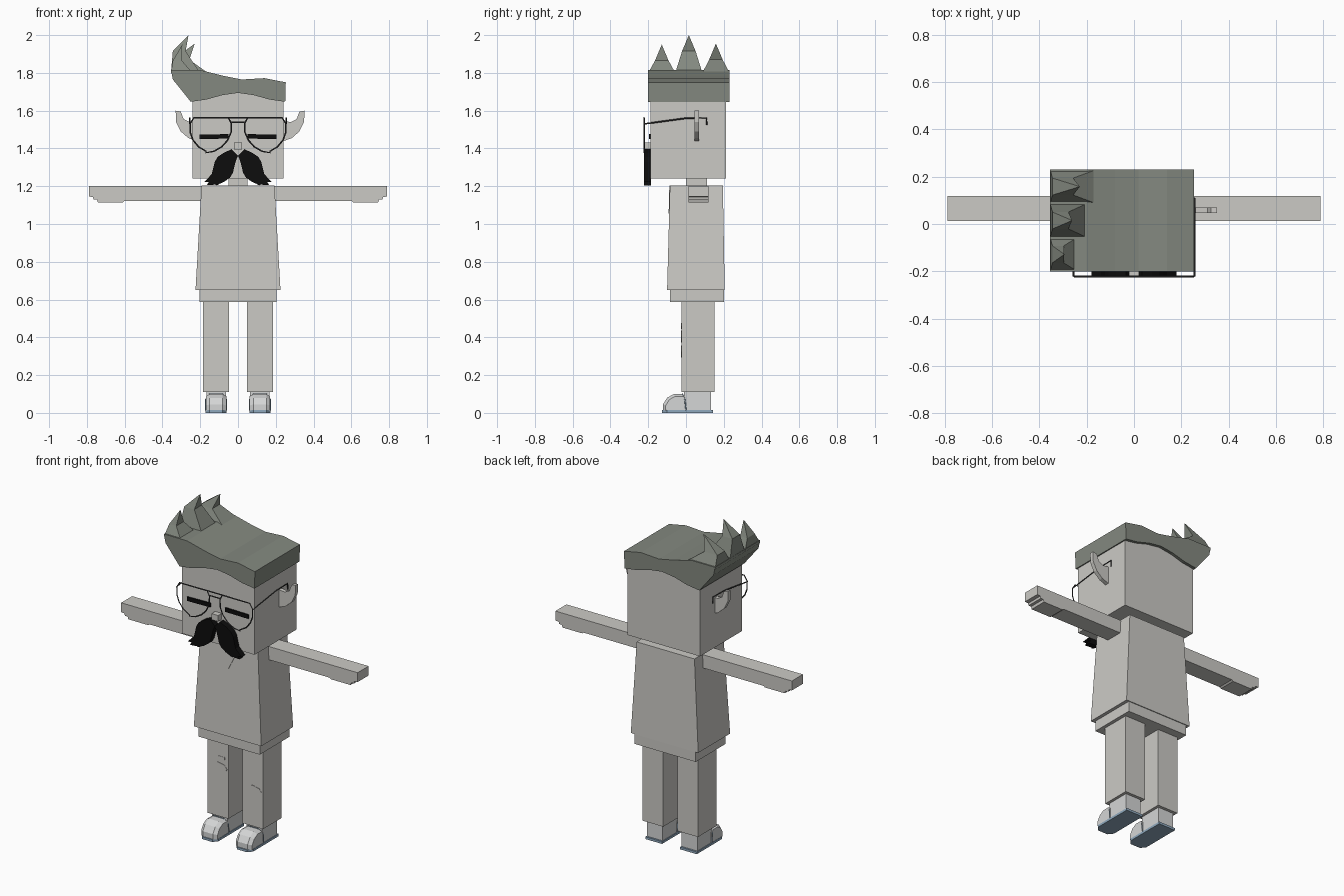
import bpy, bmesh
from math import cos, sin, pi


def material(name, red, green, blue):
    made = bpy.data.materials.new(name)
    made.use_nodes = True
    colour = (red, green, blue, 1)
    made.diffuse_color = colour
    made.node_tree.nodes["Principled BSDF"].inputs["Base Color"].default_value = colour
    return made


def loft(name, rings, mat):
    """Skin rings of equal length; a single-point last ring makes a tip."""
    bm = bmesh.new()
    rows = [[bm.verts.new(point) for point in ring] for ring in rings]
    for lower, upper in zip(rows, rows[1:]):
        for i, corner in enumerate(lower):
            previous = lower[i - 1]
            if len(upper) == 1:
                bm.faces.new((previous, corner, upper[0]))
            else:
                bm.faces.new((previous, corner, upper[i], upper[i - 1]))
    for cap in (rows[0], rows[-1]):
        if len(cap) > 1:
            bm.faces.new(cap)
    bmesh.ops.recalc_face_normals(bm, faces=bm.faces)
    mesh = bpy.data.meshes.new(name)
    bm.to_mesh(mesh)
    bm.free()
    mesh.materials.append(mat)
    part = bpy.data.objects.new(name, mesh)
    bpy.context.collection.objects.link(part)


def rect(left, right, front, back, height):
    return [(left, front, height), (right, front, height),
            (right, back, height), (left, back, height)]


def box(name, mat, half_width, front, back, bottom, top, centre=0):
    left, right = centre - half_width, centre + half_width
    loft(name, [rect(left, right, front, back, z) for z in (bottom, top)], mat)


def plate(name, mat, outline, front, back, side=1):
    """Extrude an x-z outline from front to back."""
    loft(name, [[(side * x, y, z) for x, z in outline] for y in (front, back)], mat)


def wire(name, mat, points, radius, closed=False):
    curve = bpy.data.curves.new(name, 'CURVE')
    curve.dimensions = '3D'
    curve.bevel_depth = radius
    curve.bevel_resolution = 0
    curve.use_fill_caps = True
    spline = curve.splines.new('POLY')
    spline.points.add(len(points) - 1)
    for target, point in zip(spline.points, points):
        target.co = (*point, 1)
    spline.use_cyclic_u = closed
    curve.materials.append(mat)
    bpy.context.collection.objects.link(bpy.data.objects.new(name, curve))


default_cube = bpy.data.objects.get("Cube")
if default_cube:
    bpy.data.objects.remove(default_cube, do_unlink=True)

GREY = material("light_grey", .6, .59, .56)
HAIR = material("hair_grey_green", .23, .25, .215)
BLACK = material("black", .004, .004, .004)
FRAME = material("frame_dark_grey", .05, .05, .05)
SHOE = material("shoe_white", .66, .67, .67)
BLUE = material("sole_blue", .28, .4, .52)

# Head, neck and nose
box("head", GREY, half_width=.242, front=-.187, back=.212, bottom=1.24, top=1.71)
box("neck", GREY, half_width=.05, front=0, back=.11, bottom=1.19, top=1.25)
box("nose", GREY, half_width=.022, front=-.222, back=-.18, bottom=1.395, top=1.432)

# Swept hair slab: arched fringe below, wavy crown above
steps = range(7)
fringe = [(-.25 + i / 12, 1.647 + .047 * sin(pi * i / 6) ** 2) for i in steps]
crown = [(.253, 1.75), (.14, 1.772), (.02, 1.765), (-.08, 1.785), (-.2, 1.815)]
sweep = [(-.355, 1.815), (-.345, 1.765)]
plate("hair", HAIR, fringe + crown + sweep, front=-.2, back=.23)

# Curling hair spikes along the swept edge
hair_left = -.355
spike_half = .43 / 6
for i, tip_height in enumerate((1.95, 2, 1.955)):
    middle = -.2 + spike_half * (2 * i + 1)
    inner = -.24 + .04 * i
    waist = spike_half / 2
    loft(f"hair_spike_{i}", HAIR and [
        rect(hair_left, inner, middle - spike_half, middle + spike_half, 1.8),
        rect(hair_left + .01, (inner + hair_left) / 2, middle - waist, middle + waist,
             tip_height - .085),
        [(inner - .055 + i * -.007, middle, tip_height)]], HAIR)

# Torso, hips and neckline
shoulder = 1.205
loft("torso", [rect(-.225, .225, -.1, .205, .65),
               rect(-.193, .193, -.085, .195, shoulder)], GREY)
box("hips", GREY, half_width=.205, front=-.085, back=.2, bottom=.588, top=.66)
loft("neckline", [[(-.075, y, shoulder), (.075, y, shoulder), (0, y - .004, 1.055)]
                  for y in (-.085, -.088)], GREY)

# Glasses bridge and brow bar
lens_plane = -.222
for name, half, height in (("brow_bar", .1, 1.563), ("bridge", .04, 1.538)):
    wire(f"glasses_{name}", FRAME,
         [(-half, lens_plane, height), (half, lens_plane, height)], radius=.004)

for side, label in ((-1, "right"), (1, "left")):
    # Teardrop lens rim, narrower and lower toward the nose
    rim = []
    for i in range(16):
        angle = pi * i / 8
        across, up = cos(angle), sin(angle)
        flat_top = min(up, .6) / .6 if up > 0 else up
        x = .145 + .108 * across + (.018 * up if across > 0 else -.025 * up)
        rim.append((side * x, lens_plane, 1.485 + flat_top * (.077 if up > 0 else .108)))
    wire(f"{label}_lens_rim", FRAME, rim, radius=.004, closed=True)
    temple = side * .256
    wire(f"{label}_glasses_arm", FRAME,
         [(temple, lens_plane, 1.53), (temple, 0, 1.56), (temple, .108, 1.562),
          (temple, .11, 1.525)], radius=.004)

    # Closed eye
    plate(f"{label}_closed_eye", BLACK,
          [(.05, 1.452), (.205, 1.45), (.205, 1.473), (.05, 1.476)], -.196, -.187, side)

    # Drooping moustache half, swept along an S-curve with a blunt end
    inner_edge, outer_edge = [], []
    for i in steps:
        along = i / 6
        middle_x = .015 + .12 * along + .01 * sin(2 * pi * along)
        middle_z = 1.385 - .17 * along
        thick = .018 + .03 * sin(pi * along)
        outer_edge.append((middle_x + thick, middle_z + thick * .6))
        inner_edge.append((middle_x - thick, middle_z - thick * .6))
    droop = [(.18, 1.222), (.155, 1.222), (.165, 1.205), (.1, 1.21)]
    plate(f"{label}_moustache", BLACK, outer_edge[:-1] + droop + inner_edge[:0:-1] + [(0, 1.36)],
          lens_plane, -.186, side)

    # Pointed ear, a little closer in on the right
    shift = min(side, 0) * .022
    ear = [(.23, 1.435), (.285, 1.455), (.325, 1.49), (.35, 1.54), (.352, 1.6),
           (.325, 1.595), (.31, 1.555), (.28, 1.54), (.23, 1.545)]
    plate(f"{label}_ear", GREY, [(x + shift, z) for x, z in ear], .046, .07, side)

    # Outstretched arm with a stepped hand
    arm = [(.19, 1.122), (.6, 1.122), (.61, 1.115), (.742, 1.115), (.747, 1.13),
           (.765, 1.13), (.768, 1.143), (.79, 1.145), (.79, 1.202), (.19, 1.202)]
    plate(f"{label}_arm", GREY, arm, .013, .118, side)

    # Leg with a knee patch
    leg_centre = side * .116
    box(f"{label}_leg", GREY, half_width=.069, front=-.025, back=.15,
        bottom=.11, top=.6, centre=leg_centre)
    knee = .365 - side * .04
    patch = [(leg_centre + .062 * cos(pi * i / 4), knee + .032 * sin(pi * i / 4))
             for i in range(8)]
    plate(f"{label}_knee_patch", GREY, patch, -.027, -.024)

    # Shoe: chamfered sole, heel block, rounded toe cap and trim
    half = .056
    left, right = leg_centre - half, leg_centre + half
    chamfer = half * .4
    heel, toe, bend = .143, -.128, -.1
    sole = [(left, heel), (left, bend), (left + chamfer, toe),
            (right - chamfer, toe), (right, bend), (right, heel)]
    loft(f"{label}_sole", [[(x, y, z) for x, y in sole] for z in (0, .014)], BLUE)
    box(f"{label}_shoe_heel", SHOE, half_width=half - .004, front=-.01, back=.132,
        bottom=.012, top=.112, centre=leg_centre)
    cap = [(0, .012), (0, .085), (-.02, .1), (-.065, .1), (-.1, .08), (-.122, .045), (-.122, .012)]
    sections = []
    for offset, scale in ((-.97, .88), (-.6, 1), (.6, 1), (.97, .88)):
        x = leg_centre + offset * half
        sections.append([(x, y * scale, max(.012, z * scale)) for y, z in cap])
    loft(f"{label}_shoe_toe", sections, SHOE)
    wire(f"{label}_shoe_trim", BLUE,
         [(left, 0, .014), (left, -.006, .07), (left + chamfer, -.02, .101),
          (right - chamfer, -.02, .101), (right, -.006, .07), (right, 0, .014)], radius=.003)

# Small tear above the right knee
plate("right_thigh_tear", GREY, [(-.13, .445), (-.07, .46), (-.07, .475), (-.115, .475)],
      -.027, -.024)
